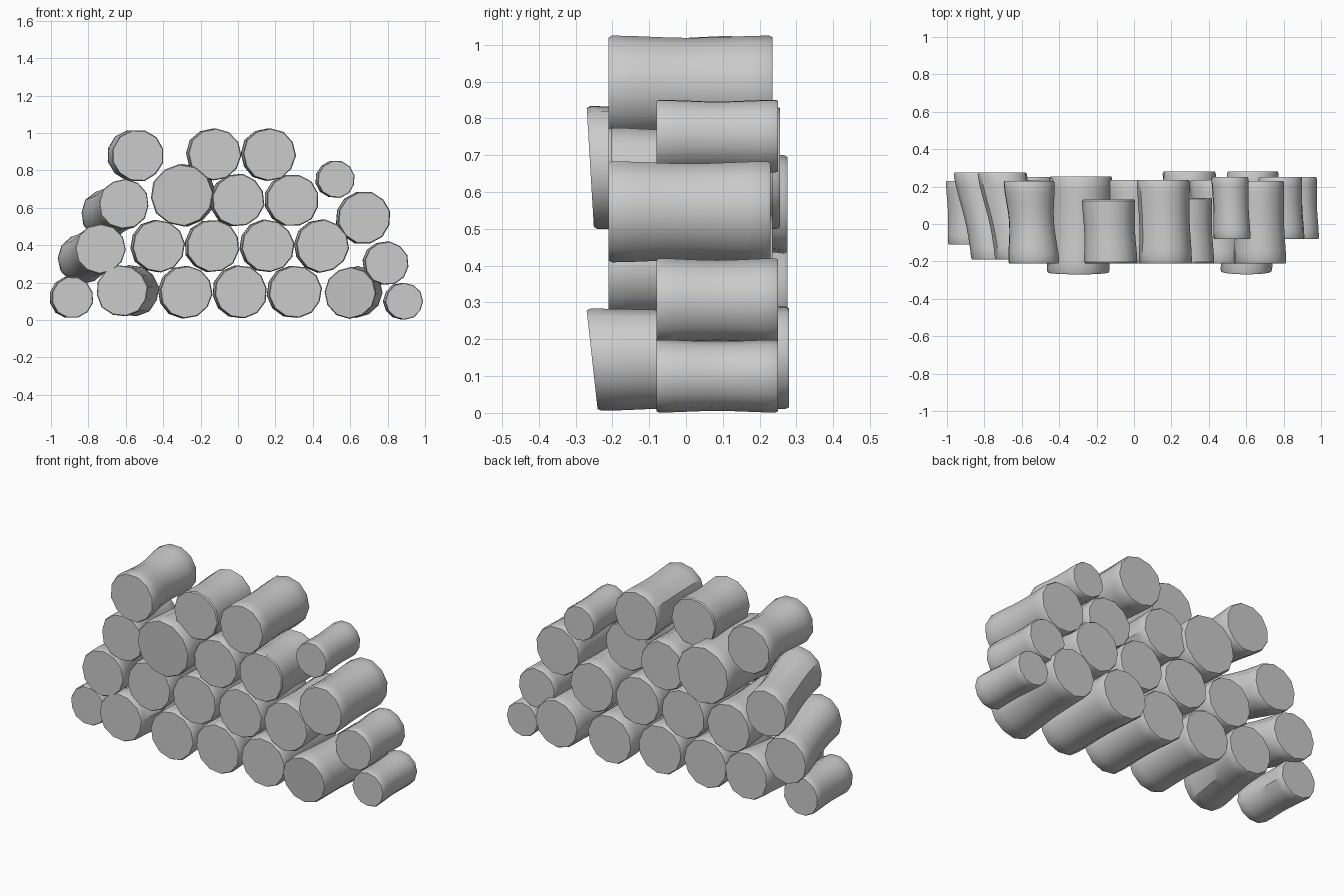
import bpy, bmesh, math, random

if "Cube" in bpy.data.objects:
    bpy.data.objects.remove(bpy.data.objects["Cube"])

random.seed(4)
SIDES = 12
RINGS = 8


def log(name, x, z, r=.141, y0=-.21, y1=.23, lean=(-.012, 0), slant=0, waist=.045):
    """Log with chamfered ends; lean shifts its back end, slant tips the front cut."""
    bm = bmesh.new()
    phase = random.uniform(0, math.tau)
    wobble = [random.uniform(.985, 1.02) for _ in range(SIDES)]
    # rings from front to back: chamfer, slim waist, chamfer
    stations = [(0, .965)]
    for k in range(RINGS + 1):
        t = .02 + .96 * k / RINGS
        stations.append((t, 1 - waist * math.sin(math.pi * t) ** 2))
    stations.append((1, .965))
    rings = []
    for t, f in stations:
        s = (t + t * t * (3 - 2 * t)) / 2
        ring = []
        for i in range(SIDES):
            a = phase + math.tau * i / SIDES
            dx = r * f * wobble[i] * math.cos(a)
            dz = r * f * wobble[i] * math.sin(a)
            y = y0 + (y1 - y0) * t - slant * dz * (1 - t)
            ring.append(bm.verts.new((x + lean[0] * s + dx, y, max(z + lean[1] * s + dz, 0))))
        rings.append(ring)
    for a, b in zip(rings, rings[1:]):
        for i in range(SIDES):
            j = (i + 1) % SIDES
            bm.faces.new((a[i], a[j], b[j], b[i]))
    bm.faces.new(rings[0])
    bm.faces.new(rings[-1])
    bmesh.ops.recalc_face_normals(bm, faces=bm.faces)
    mesh = bpy.data.meshes.new(name)
    bm.to_mesh(mesh)
    bm.free()
    ob = bpy.data.objects.new(name, mesh)
    bpy.context.collection.objects.link(ob)
    bpy.context.view_layer.objects.active = ob
    ob.select_set(True)
    bpy.ops.object.shade_smooth_by_angle(angle=math.radians(35))
    ob.select_set(False)


# Regular stacked logs: each row is offset by half a log
PITCH = .292
for row, (start, count) in enumerate([(-.277, 3), (-.425, 4), (0, 2), (-.125, 2)]):
    for i in range(count):
        # a few logs are pushed back or cut short
        back = {(0, 2): .28, (2, 1): .14, (3, 0): .13}.get((row, i), .235)
        log(f"row_{row + 1}_log_{i + 1}", start + PITCH * i, .15 + .245 * row, y1=back)

# Bent logs leaning outward on the left slope
for i in range(2):
    log(f"left_bent_log_{i + 1}", -.735 + .125 * i, .38 + .24 * i, .134,
        -.19, .275, lean=(-.095, -.055), waist=.06)

# Thin short logs down the right slope
log("right_thin_log_low", .888, .1, .1, -.08, .25)
log("right_thin_log_middle", .795, .303, .117, -.08, .25)
log("right_thin_log_high", .525, .752, .1, -.08, .25)

# Individual logs
log("left_end_log", -.885, .12, .112, -.11)
log("bottom_left_log", -.62, .155, .138, -.19, .25, lean=(.06, 0))
log("bottom_right_log", .60, .145, .138, -.255, .28, lean=(.035, .005), slant=.11)
log("thick_log", -.30, .667, .166, -.26, .255, lean=(.015, 0), slant=.06)
log("right_shoulder_log", .675, .547, .141)
log("top_left_log", -.535, .88, .14, lean=(-.025, 0), waist=.12)
